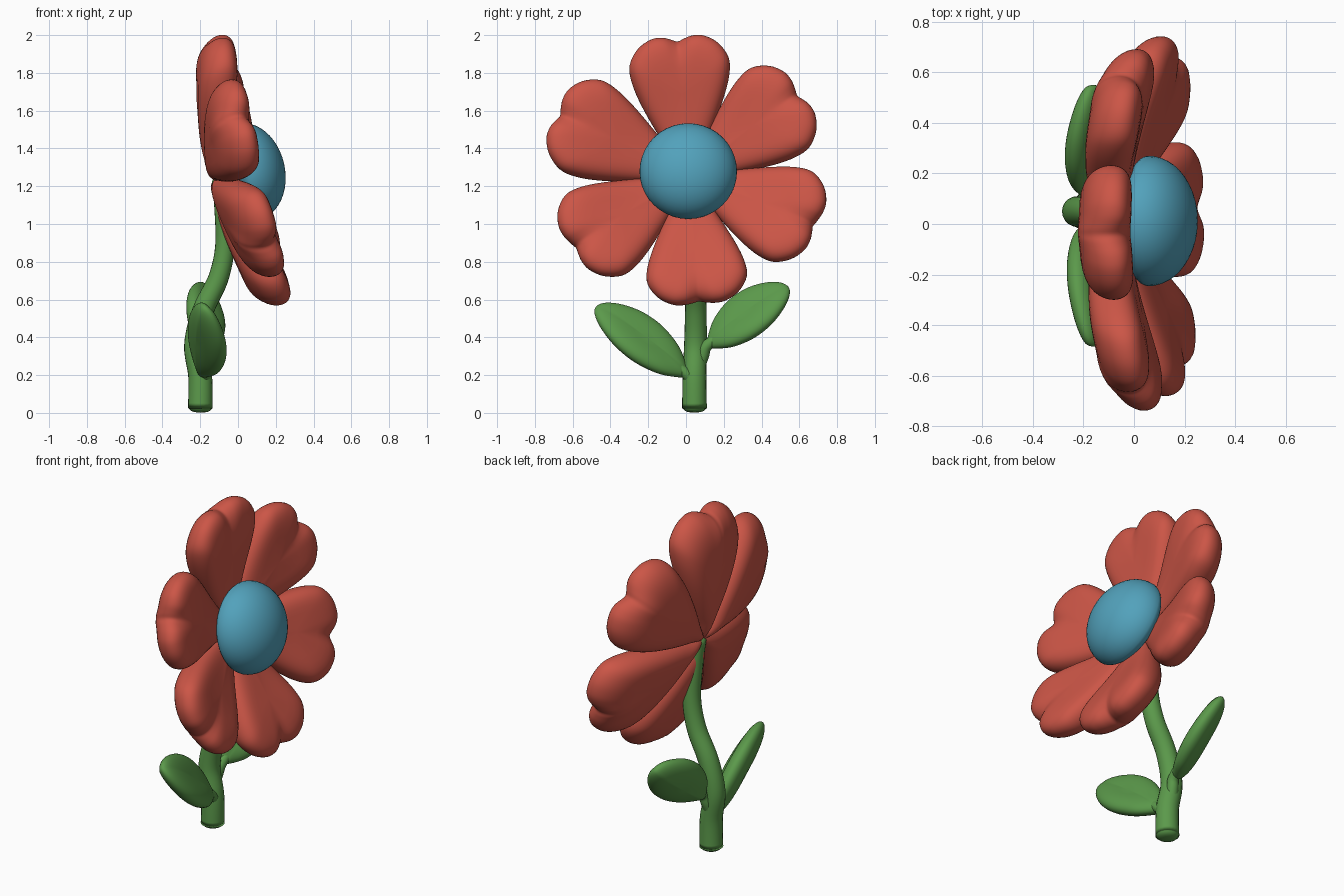
import bpy, bmesh, math
from mathutils import Vector, Matrix

if "Cube" in bpy.data.objects:
    bpy.data.objects.remove(bpy.data.objects["Cube"])


def material(name, rgb):
    m = bpy.data.materials.new(name)
    m.diffuse_color = (*rgb, 1)
    m.use_nodes = True
    m.node_tree.nodes["Principled BSDF"].inputs["Base Color"].default_value = m.diffuse_color
    return m


RED = material("petal red", (0.60, 0.092, 0.062))
BLUE = material("centre blue", (0.085, 0.36, 0.50))
GREEN = material("leaf green", (0.105, 0.32, 0.07))


def finish(name, bm, mat):
    bmesh.ops.recalc_face_normals(bm, faces=bm.faces)
    me = bpy.data.meshes.new(name)
    bm.to_mesh(me)
    bm.free()
    for p in me.polygons:
        p.use_smooth = True
    me.materials.append(mat)
    ob = bpy.data.objects.new(name, me)
    bpy.context.collection.objects.link(ob)
    return ob


def spline(pts, steps, closed):
    """Catmull-Rom through points."""
    pts = [Vector(p) for p in pts]
    n = len(pts)
    get = (lambda i: pts[i % n]) if closed else (lambda i: pts[max(0, min(n - 1, i))])
    out = []
    for i in range(n if closed else n - 1):
        a, b, c, d = (get(i + k) for k in (-1, 0, 1, 2))
        for s in range(steps):
            t = s / steps
            out.append(0.5 * (2 * b + (c - a) * t + (2 * a - 5 * b + 4 * c - d) * t * t
                              + (3 * b - a - 3 * c + d) * t ** 3))
    if not closed:
        out.append(pts[-1])
    return out


def pillow(name, half, mid_u, thick, bend, origin, axis_u, axis_v, axis_w, mat, power, front=lambda u: 1):
    """Puffy slab: mirrored half outline, rounded edge, bent by bend(u, v), front side scaled by front(u)."""
    full = half + [(u, -v) for u, v in reversed(half[1:-1])]
    outline = spline(full, 4, True)
    bm = bmesh.new()
    rings, n = [], 22

    def place(u, v, w):
        if w > 0:
            w *= front(u)
        return origin + axis_u * u + axis_v * v + axis_w * (w + bend(u, v))

    for i in range(1, n):
        a = math.pi * i / n
        r = math.sin(a) ** power
        w = thick * math.cos(a)
        rings.append([bm.verts.new(place(mid_u + (p.x - mid_u) * r, p.y * r, w)) for p in outline])
    m = len(outline)
    for r0, r1 in zip(rings, rings[1:]):
        for k in range(m):
            bm.faces.new((r0[k], r0[(k + 1) % m], r1[(k + 1) % m], r1[k]))
    for ring, w in ((rings[0], thick), (rings[-1], -thick)):
        pole = bm.verts.new(place(mid_u, 0, w))
        for k in range(m):
            bm.faces.new((pole, ring[k], ring[(k + 1) % m]))
    return finish(name, bm, mat)


def tube(name, path, r0, r1, mat, sides=20):
    """Tapered tube with a rounded foot."""
    pts = spline(path, 6, False)
    n = len(pts)
    bm = bmesh.new()
    rows = []
    for i, p in enumerate(pts):
        d = (pts[min(i + 1, n - 1)] - pts[max(i - 1, 0)]).normalized()
        a = d.cross(Vector((0.35, 1, 0))).normalized()
        b = d.cross(a)
        r = r0 + (r1 - r0) * i / (n - 1)
        layers = [(0, 1)]
        if i == 0:
            layers = [(0, 0.35), (0.05, 0.6), (0.14, 0.78), (0.27, 0.91), (0.42, 0.98)]
        if i == n - 1:
            layers = [(0, 0.62)]
        for off, s in layers:
            rows.append([bm.verts.new(p + d * off * r + (a * math.cos(q) + b * math.sin(q)) * r * s)
                         for q in (2 * math.pi * k / sides for k in range(sides))])
    for p, q in zip(rows, rows[1:]):
        for k in range(sides):
            bm.faces.new((p[k], p[(k + 1) % sides], q[(k + 1) % sides], q[k]))
    bm.faces.new(rows[0])
    bm.faces.new(rows[-1])
    return finish(name, bm, mat)


# Flower head frame: faces +x, tilted a little upward
TILT = math.radians(13)
CENTRE = Vector((0, 0.012, 1.265))
NORMAL = Vector((math.cos(TILT), 0, math.sin(TILT)))
SIDE = Vector((0, 1, 0))
UP = NORMAL.cross(SIDE)

# Six heart-shaped cupped petals, each with a small turn and length change
petal_half = [(-0.04, 0), (0.08, 0.06), (0.25, 0.147), (0.40, 0.218), (0.52, 0.259), (0.61, 0.263),
              (0.69, 0.215), (0.735, 0.145), (0.743, 0.085), (0.732, 0.033), (0.722, 0)]


def petal_bend(u, v):
    groove = 0.02 * math.exp(-(v / 0.05) ** 2) * max(0, min(1, (u - 0.52) / 0.18))
    return -0.06 + 0.23 * u * u + 0.4 * v * v - groove


def petal_front(u):
    t = max(0, min(1, u / 0.6))
    return 0.5 + 0.5 * t * t * (3 - 2 * t)


for i, (turn, size) in enumerate([(0, 0.985), (1.5, 1.03), (0, 1.0), (0, 0.97), (1.5, 1.0), (1, 0.985)]):
    ang = math.radians(94.6 + 60 * i + turn)
    out = SIDE * math.cos(ang) + UP * math.sin(ang)
    pillow(f"petal_{i + 1}", [(u * size, v) for u, v in petal_half], 0.42, 0.108, petal_bend,
           CENTRE, out, NORMAL.cross(out), NORMAL, RED, 0.42, petal_front)

# Domed flower centre
bm = bmesh.new()
bmesh.ops.create_uvsphere(bm, u_segments=40, v_segments=24, radius=1)
for v in bm.verts:
    if v.co.z < 0:
        v.co.z *= 0.5
frame = Matrix((SIDE * 0.258, UP * 0.258, NORMAL * 0.19)).transposed().to_4x4()
bm.transform(Matrix.Translation(CENTRE + NORMAL * 0.06) @ frame)
finish("flower_centre", bm, BLUE)

# Curved stem
tube("stem", [(-0.2, 0.045, 0.003), (-0.2, 0.045, 0.19), (-0.225, 0.05, 0.36), (-0.185, 0.052, 0.54),
              (-0.105, 0.05, 0.71), (-0.07, 0.045, 0.88), (-0.077, 0.03, 1.08), (-0.095, 0.015, 1.25)],
     0.066, 0.045, GREEN)

# Leaves with a folded midrib, and their stalks
leaf_half = [(0, 0), (0.04, 0.045), (0.13, 0.105), (0.26, 0.141), (0.39, 0.138), (0.5, 0.104),
             (0.58, 0.054), (0.61, 0)]
for name, root, tip, foot in (
        ("left", (-0.175, 0.01, 0.2), (-0.165, -0.475, 0.565), (-0.205, 0.045, 0.12)),
        ("right", (-0.19, 0.11, 0.355), (-0.165, 0.54, 0.67), (-0.215, 0.055, 0.22))):
    root, tip, foot = Vector(root), Vector(tip), Vector(foot)
    axis = (tip - root).normalized()
    length = (tip - root).length
    back = Vector((-0.6, -axis.z * math.copysign(0.8, axis.y), abs(axis.y) * 0.8))
    width = (back - axis * back.dot(axis)).normalized()
    face = axis.cross(width)
    if face.x < 0:
        face = -face
    half = [(u * length / 0.61, v) for u, v in leaf_half]
    pillow(f"{name}_leaf", half, length * 0.48, 0.058, lambda u, v: 0.15 * abs(v) - 0.01,
           root, axis, width, face, GREEN, 0.65)
    tube(f"{name}_leaf_stalk", [foot, foot.lerp(root, 0.6), root, root + axis * 0.1],
         0.036, 0.028, GREEN, 14)
